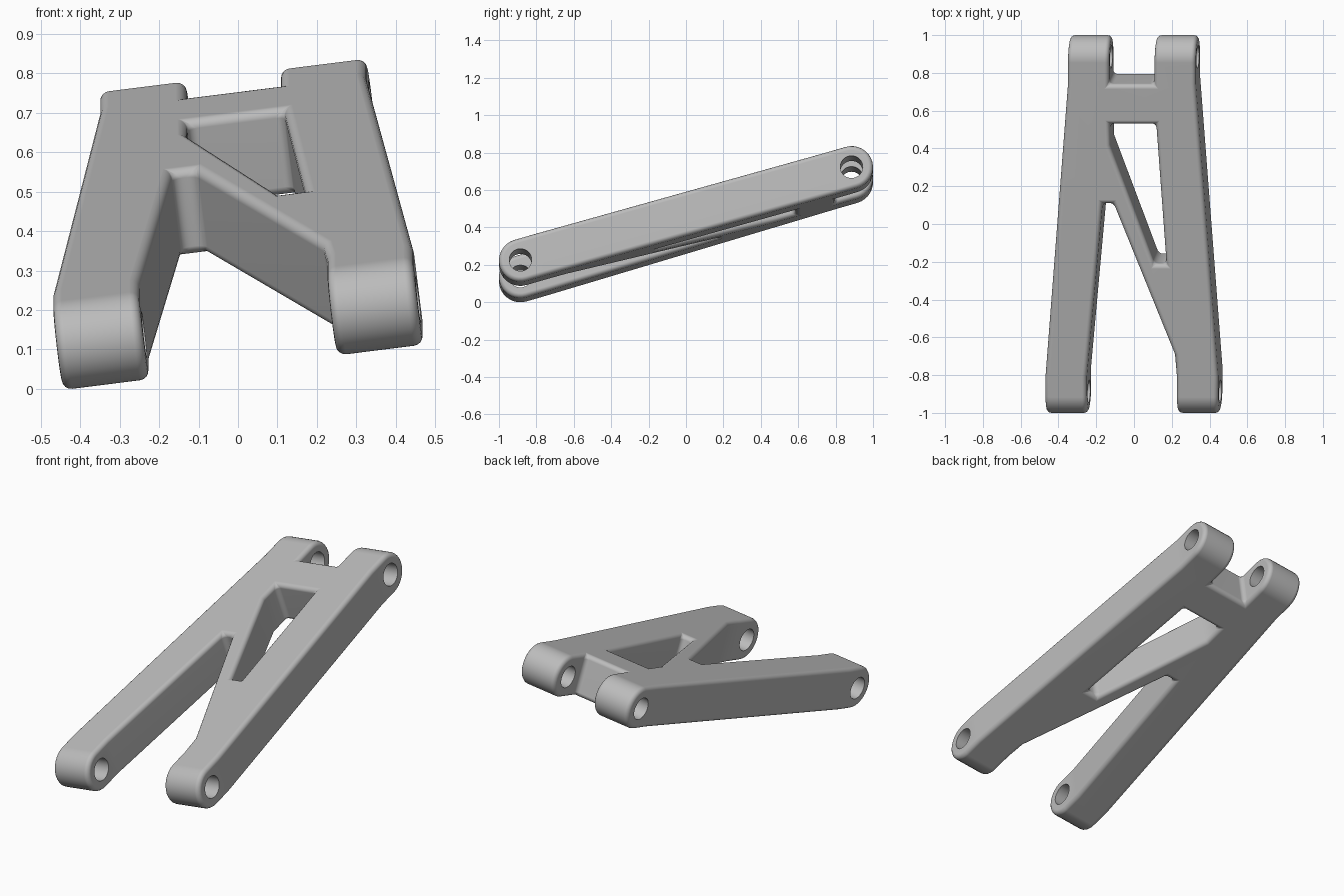
import bpy
import bmesh
from math import cos, sin, pi, radians
from mathutils import Matrix, Vector

cube = bpy.data.objects.get("Cube")
if cube:
    bpy.data.objects.remove(cube, do_unlink=True)

HALF = 0.115      # half thickness, also the boss radius
PIN = 0.921       # distance of the pin holes from the middle
HOLE = 0.06


def prism(name, points, along, lo, hi):
    """Closed 2D outline extruded from lo to hi along z or x."""
    def place(p, t):
        return (p[0], p[1], t) if along == "z" else (t, p[0], p[1])
    bm = bmesh.new()
    low = [bm.verts.new(place(p, lo)) for p in points]
    high = [bm.verts.new(place(p, hi)) for p in points]
    bm.faces.new(low)
    bm.faces.new(high)
    n = len(points)
    for i in range(n):
        j = (i + 1) % n
        bm.faces.new((low[i], low[j], high[j], high[i]))
    bmesh.ops.recalc_face_normals(bm, faces=bm.faces)
    mesh = bpy.data.meshes.new(name)
    bm.to_mesh(mesh)
    bm.free()
    obj = bpy.data.objects.new(name, mesh)
    bpy.context.collection.objects.link(obj)
    return obj


def arc(cx, cy, r, start, sweep, steps):
    return [(cx + r * cos(start + sweep * i / steps), cy + r * sin(start + sweep * i / steps))
            for i in range(steps + 1)]


def boolean(obj, cutter, operation):
    mod = obj.modifiers.new(operation.title(), "BOOLEAN")
    mod.operation = operation
    mod.solver = "EXACT"
    mod.object = cutter
    cutter.hide_render = True


# Plan of the arm: outer sides, rear fork notch and front V notch
outer_side = [(0.461, -1.2), (0.461, -0.81), (0.341, 0.80), (0.341, 1.2)]
rear_notch = [(0.121, 1.2), (0.121, 0.80)]
front_notch = [(-0.24, -1.2), (-0.24, -0.81), (-0.156, 0.143),
               (-0.098, 0.143), (0.230, -0.69), (0.24, -0.81), (0.24, -1.2)]


def mirrored(points):
    return [(-x, y) for x, y in reversed(points)]


outline = outer_side + rear_notch + mirrored(rear_notch) + mirrored(outer_side) + front_notch
arm = prism("control_arm", outline, "z", -0.3, 0.3)

# Side profile with round ends, triangular window and pin holes
profile = arc(PIN, 0, HALF, -pi / 2, pi, 16) + arc(-PIN, 0, HALF, pi / 2, pi, 16)
side_profile = prism("side_profile", profile, "x", -1, 1)
window = prism("window_cutter", [(-0.117, 0.58), (0.13, 0.58), (0.185, -0.19),
                                 (0.122, -0.19), (-0.117, 0.465)], "z", -0.4, 0.4)
holes = [prism("hole_cutter", arc(y, 0, HOLE, 0, 2 * pi, 40)[:-1], "x", -1, 1)
         for y in (-PIN, PIN)]

boolean(arm, side_profile, "INTERSECT")
boolean(arm, window, "DIFFERENCE")
bevel = arm.modifiers.new("Rounded edges", "BEVEL")
bevel.width = 0.024
bevel.segments = 4
bevel.limit_method = "ANGLE"
bevel.angle_limit = radians(40)
bevel.use_clamp_overlap = False
for hole in holes:
    boolean(arm, hole, "DIFFERENCE")

# Bake the shape and drop the helpers
bpy.context.view_layer.update()
graph = bpy.context.evaluated_depsgraph_get()
baked = bpy.data.meshes.new_from_object(arm.evaluated_get(graph))
arm.modifiers.clear()
arm.data = baked
for helper in [side_profile, window] + holes:
    bpy.data.objects.remove(helper, do_unlink=True)

# Tilted pose, resting on the floor and centred
pose = Matrix(((0.992, 0, -0.12), (0, 0.961, -0.276), (0.125, 0.278, 0.954))).to_4x4()
baked.transform(pose)
low = Vector([min(v.co[i] for v in baked.vertices) for i in range(3)])
high = Vector([max(v.co[i] for v in baked.vertices) for i in range(3)])
mid = (low + high) / 2
baked.transform(Matrix.Translation((-mid.x, -mid.y, -low.z)))

# Material and shading
grey = bpy.data.materials.new("plain_grey")
grey.use_nodes = True
colour = (0.5, 0.5, 0.5, 1)
grey.diffuse_color = colour
grey.node_tree.nodes["Principled BSDF"].inputs["Base Color"].default_value = colour
baked.materials.clear()
baked.materials.append(grey)

bpy.ops.object.select_all(action="DESELECT")
arm.select_set(True)
bpy.context.view_layer.objects.active = arm
bpy.ops.object.shade_smooth_by_angle(angle=radians(35))
weighted = arm.modifiers.new("Weighted normals", "WEIGHTED_NORMAL")
weighted.keep_sharp = True
